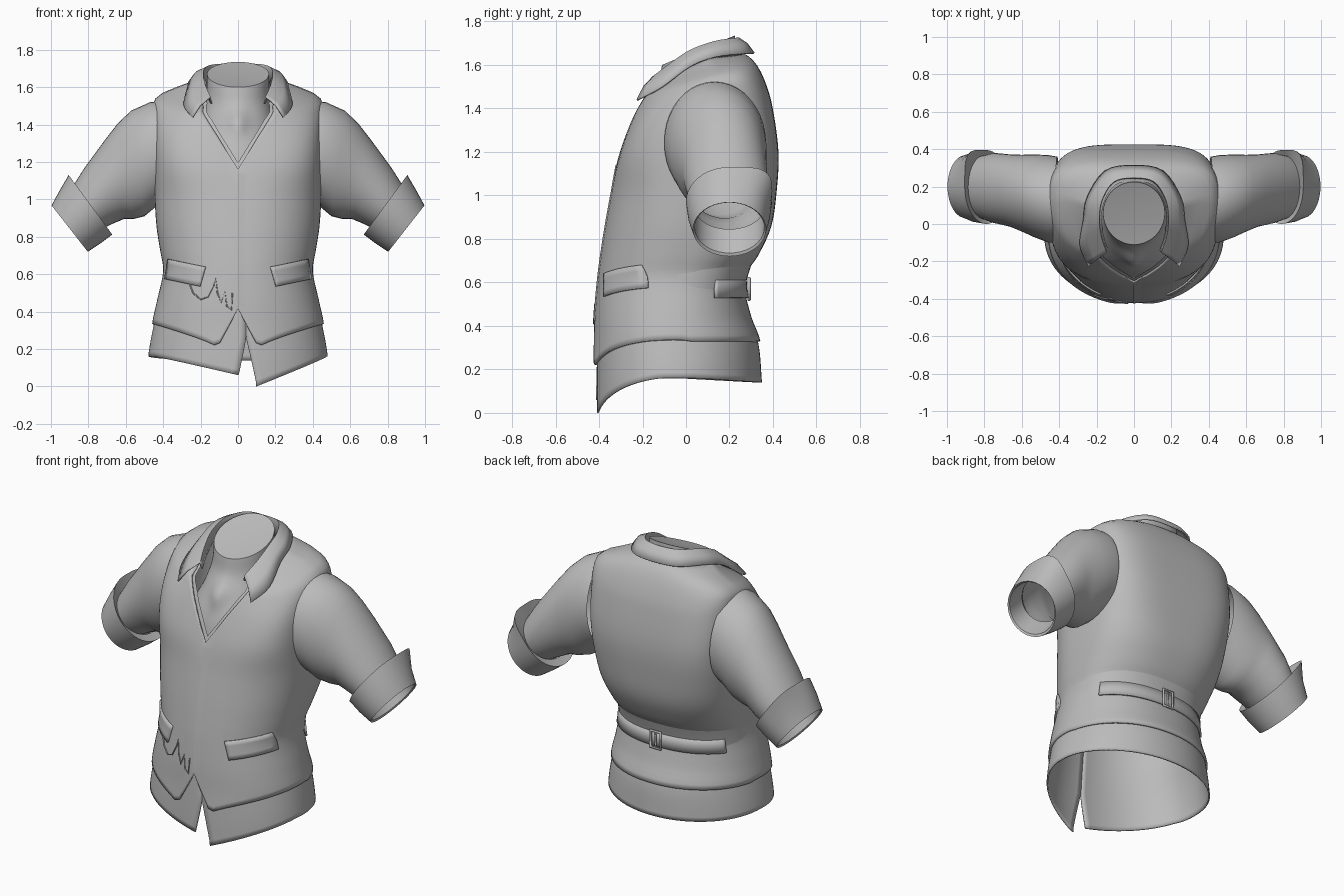
import bpy, bmesh, math
from mathutils import Vector

if "Cube" in bpy.data.objects:
    bpy.data.objects.remove(bpy.data.objects["Cube"])

grey = bpy.data.materials.new("cloth_grey")
grey.diffuse_color = (0.5, 0.5, 0.5, 1)
grey.use_nodes = True
grey.node_tree.nodes["Principled BSDF"].inputs["Base Color"].default_value = grey.diffuse_color


def finish(ob, angle=40):
    ob.data.materials.append(grey)
    bpy.ops.object.select_all(action='DESELECT')
    ob.select_set(True)
    bpy.context.view_layer.objects.active = ob
    bpy.ops.object.shade_smooth_by_angle(angle=math.radians(angle))
    return ob


def grid(name, rows, closed=True, cap=None, thick=0.0, flip=False):
    """Skin a list of point rows; optionally close the last row with a dished cap."""
    bm = bmesh.new()
    vs = [[bm.verts.new(p) for p in r] for r in rows]
    n = len(rows[0])
    for a, b in zip(vs, vs[1:]):
        for i in range(n if closed else n - 1):
            j = (i + 1) % n
            f = [a[i], a[j], b[j], b[i]]
            bm.faces.new(f[::-1] if flip else f)
    if cap:
        c = bm.verts.new(cap)
        for i in range(n):
            bm.faces.new((vs[-1][i], vs[-1][(i + 1) % n], c))
    me = bpy.data.meshes.new(name)
    bm.to_mesh(me)
    bm.free()
    ob = bpy.data.objects.new(name, me)
    bpy.context.collection.objects.link(ob)
    finish(ob)
    if thick:
        m = ob.modifiers.new("thickness", 'SOLIDIFY')
        m.thickness, m.offset = thick, -1
    return ob


def tube(name, pts, radius, cyclic=False):
    cu = bpy.data.curves.new(name, 'CURVE')
    cu.dimensions, cu.bevel_depth, cu.bevel_resolution = '3D', radius, 1
    sp = cu.splines.new('POLY')
    sp.points.add(len(pts) - 1)
    for p, q in zip(sp.points, pts):
        p.co = (*q, 1)
    sp.use_cyclic_u = cyclic
    cu.materials.append(grey)
    bpy.context.collection.objects.link(bpy.data.objects.new(name, cu))


def smooth_lerp(keys, h):
    """Cubic interpolation of key rows by their first value."""
    h = min(max(h, keys[0][0]), keys[-1][0])
    i = 0
    while i < len(keys) - 2 and h > keys[i + 1][0]:
        i += 1
    def slope(k, c):
        a, b = keys[max(k - 1, 0)], keys[min(k + 1, len(keys) - 1)]
        return (b[c] - a[c]) / (b[0] - a[0])
    a, b = keys[i], keys[i + 1]
    d = b[0] - a[0]
    t = (h - a[0]) / d
    return [a[c] * (2*t**3 - 3*t*t + 1) + b[c] * (3*t*t - 2*t**3)
            + slope(i, c) * d * (t**3 - 2*t*t + t) + slope(i + 1, c) * d * (t**3 - t*t)
            for c in range(1, len(a))]


# Squareness of the torso outline by height: front exponent, back exponent
SQUARE = [(0, .95, 1), (.4, .95, .95), (.65, .94, .85), (.8, .92, .74), (1.0, .86, .6),
          (1.2, .7, .52), (1.35, .68, .52), (1.47, .8, .58), (1.55, .92, .7), (1.645, 1, .95)]


def section(keys, th, h, off=0.0):
    """Point on a torso: keys are height, half width, mid y, front y, back y, front z, back z."""
    w, yc, yf, yb, zf, zb = smooth_lerp(keys, h)
    c, s = math.cos(th), math.sin(th)
    e = 1.0 if keys is NECK else smooth_lerp(SQUARE, h)[0 if s < 0 else 1]
    x = math.copysign(abs(c) ** e, c) * (w + off)
    r = (yb if s > 0 else yf) - yc
    y = yc + math.copysign(abs(s) ** e, s) * (abs(r) + off)
    return Vector((x, y, h + ((zb if s > 0 else zf) - h) * abs(s)))


VEST = [(.2, .465, -.06, -.435, .35, .2, .2), (.33, .46, -.06, -.425, .342, .33, .33),
        (.45, .435, -.06, -.42, .298, .45, .45), (.62, .40, -.05, -.405, .268, .62, .62),
        (.72, .415, -.03, -.392, .33, .72, .72), (.85, .435, 0, -.372, .39, .85, .85),
        (1.0, .445, .02, -.345, .415, 1.0, 1.0), (1.2, .45, .05, -.31, .425, 1.18, 1.2),
        (1.4, .453, .09, -.25, .395, 1.35, 1.42), (1.5, .453, .13, -.222, .365, 1.42, 1.52),
        (1.55, .43, .14, -.21, .335, 1.455, 1.585), (1.6, .32, .13, -.19, .3, 1.48, 1.63),
        (1.645, .2, .08, -.165, .262, 1.5, 1.655)]
NECK = [(1.05, .3, 0, -.285, .28, 1.05, 1.05), (1.25, .27, .02, -.25, .27, 1.25, 1.25),
        (1.42, .2, .05, -.185, .25, 1.4, 1.44), (1.55, .17, .06, -.13, .235, 1.5, 1.6),
        (1.67, .165, .06, -.11, .225, 1.6, 1.735)]
N = 96
FRONT = -math.pi / 2
ANG = [FRONT + 2 * math.pi * i / N for i in range(N)]


def vee_top(th, inset, off):
    """Highest ring value this column reaches before meeting the V neckline."""
    if math.sin(th) > 0:
        return 1.645
    h = 1.18
    while h < 1.645:
        p = section(VEST, th, h, off)
        if abs(p.x) < max(0, min((p.z - 1.16) * .62, .19) - inset):
            break
        h += .003
    return min(h, 1.645)


def vest_hem(th):
    p = section(VEST, th, .3)
    x = abs(p.x)
    if p.y > 0:
        return .33
    return .415 - 1.86 * x if x < .11 else .21 + .125 * ((x - .11) / .35) ** .8


def columns(bottom, top, rows, off):
    lo, hi = [bottom(t) for t in ANG], [top(t) for t in ANG]
    return [[section(VEST, t, a + (b - a) * k / rows, off) for t, a, b in zip(ANG, lo, hi)]
            for k in range(rows + 1)]


# Waistcoat and the shirt layer showing inside its neckline
grid("waistcoat", columns(vest_hem, lambda t: vee_top(t, 0, 0), 48, 0), thick=.012)
grid("shirt_yoke", columns(lambda t: 1.0, lambda t: vee_top(t, .022, -.016), 24, -.016))

# Shirt tail with a front slit and uneven hem
TAIL = [(0, .485, -.06, -.415, .355, 0, 0), (.16, .48, -.06, -.412, .348, .16, .16),
        (.34, .448, -.06, -.405, .328, .34, .34), (.5, .41, -.05, -.395, .262, .5, .5),
        (.75, .395, -.02, -.375, .32, .75, .75)]


def tail_hem(x, y, right):
    if y > 0:
        return .16 - .02 * y / .35
    if right:
        return .16 * min(1, max(0, x / .47))
    return .06 + .1 * min(1, -x / .46)


tail = []
for k in range(25):
    row = []
    for i in range(N + 1):
        u = i / N
        base = section(TAIL, FRONT + 2 * math.pi * u, .1)
        lo = tail_hem(base.x, base.y, u < .5)
        h = lo + (.75 - lo) * k / 24
        gap = max(0, min(1, (.26 - h) / .24))
        a, b = (.04 + .05 * gap) / .48, (.04 - .045 * gap) / .48
        row.append(section(TAIL, FRONT + a + (2 * math.pi + b - a) * u, h))
    tail.append(row)
grid("shirt_tail", tail, closed=False, thick=.008)

# Neck and chest with slanted top, and a soft swelling at the throat
neck = [[section(NECK, t, 1.05 + .62 * k / 30) for t in ANG] for k in range(31)]
for p in (p for row in neck for p in row if p.y < 0):
    p.y -= .03 * math.exp(-(p.x / .05) ** 2 - ((p.z - 1.41) / .07) ** 2)
grid("neck", neck, cap=(0, .06, 1.655))

# Folded shirt collar
fold = [(0, .25, 1.715), (.11, .228, 1.715), (.175, .13, 1.7), (.19, .02, 1.66),
        (.178, -.07, 1.6), (.152, -.15, 1.54)]
edge = [(0, .308, 1.65), (.15, .28, 1.65), (.245, .14, 1.635), (.265, .02, 1.59),
        (.284, -.11, 1.495), (.24, -.222, 1.435)]


def both(pts):
    """Mirror half a path and smooth it."""
    full = [(-x, y, z) for x, y, z in pts[:0:-1]] + pts
    keys = [(i, *p) for i, p in enumerate(full)]
    return [Vector(smooth_lerp(keys, i / 4)) for i in range(4 * len(full) - 3)]


fold, edge = both(fold), both(edge)
inner = [Vector((p.x * .96, p.y * .95, p.z - .03 - .06 * max(0, (p.y + .15) / .4)))
         for p in fold]
middle = [(f + e) / 2 + Vector((f.x * .03, -.003, .01)) for f, e in zip(fold, edge)]
grid("collar", [inner, fold, middle, edge], closed=False, thick=.01, flip=True)


# Sleeves and turned-back cuffs; rings are top x z, bottom x z, front y, back y, corner flare
def ring(sx, top, bot, y0, y1, flare=0, n=40):
    c = Vector(((top[0] + bot[0]) / 2, (y0 + y1) / 2, (top[1] + bot[1]) / 2))
    up = Vector((top[0], c.y, top[1])) - c
    pts = []
    for i in range(n):
        a = 2 * math.pi * i / n
        k = 1 + flare * max(0, math.cos(a - .8)) ** 12
        p = c + (up * math.cos(a) + Vector((0, (y1 - y0) / 2 * math.sin(a), 0))) * k
        pts.append((p.x * sx, p.y, p.z))
    return pts


SLEEVE = [((.42, 1.525), (.40, .98), -.1, .36), ((.47, 1.52), (.44, .96), -.1, .368),
          ((.57, 1.475), (.50, .91), -.07, .372), ((.64, 1.41), (.56, .895), -.04, .37),
          ((.71, 1.32), (.61, .895), -.015, .372), ((.82, 1.17), (.67, .87), .005, .38),
          ((.89, 1.06), (.73, .84), .03, .365)]
CUFF = [((.885, 1.06), (.71, .845), .03, .365), ((.905, 1.13), (.672, .812), 0, .395, .22),
        ((.955, 1.045), (.735, .765), .01, .385, .04), ((.997, .968), (.803, .72), .032, .368),
        ((.985, .967), (.806, .735), .04, .36), ((.89, 1.05), (.73, .845), .038, .36)]
for side, sx in (("right", 1), ("left", -1)):
    grid("sleeve_" + side, [ring(sx, *r) for r in SLEEVE], flip=sx < 0)
    grid("cuff_" + side, [ring(sx, *r) for r in CUFF], flip=sx < 0)


# Details laid on the waistcoat front
def on_front(x, z, off):
    w, e = smooth_lerp(VEST, z)[0], smooth_lerp(SQUARE, z)[0]
    c = min(1, abs(x) / (w + off)) ** (1 / e)
    return section(VEST, -math.acos(math.copysign(c, x)), z, off)


for side, sx in (("right", 1), ("left", -1)):
    rows = []
    for j in range(5):
        v = j / 4
        rows.append([on_front(sx * (.205 - .03 * v + u * (.19 + .012 * v)),
                              .535 + .105 * v + .04 * u, .009)
                     for u in (i / 10 for i in range(11))])
    grid("pocket_flap_" + side, rows, closed=False, thick=.012, flip=sx < 0)

grid("front_overlap", [[on_front(x, .425 + .73 * k / 30, off)
                        for x, off in ((-.006, -.002), (-.005, .004), (.05, -.001))]
                       for k in range(31)], closed=False)
chain = [(-.26, .55), (-.24, .5), (-.2, .465), (-.16, .48), (-.13, .54), (-.12, .58),
         (-.11, .5), (-.09, .45), (-.07, .51), (-.06, .43), (-.035, .41), (-.03, .5)]
tube("pocket_chain", [on_front(x, z, .003) for x, z in chain], .004)

# Back cinch strap with buckle
strap = [[section(VEST, math.radians(32 + 116 * i / 40), h, .012) for i in range(41)]
         for h in (.53, .57, .61)]
grid("back_strap", strap, closed=False, thick=.012)
tube("buckle_frame", [(-.033, .29, .52), (.033, .29, .52), (.033, .29, .62),
                      (-.033, .29, .62)], .008, True)
tube("buckle_prong", [(0, .29, .535), (0, .29, .605)], .006)
